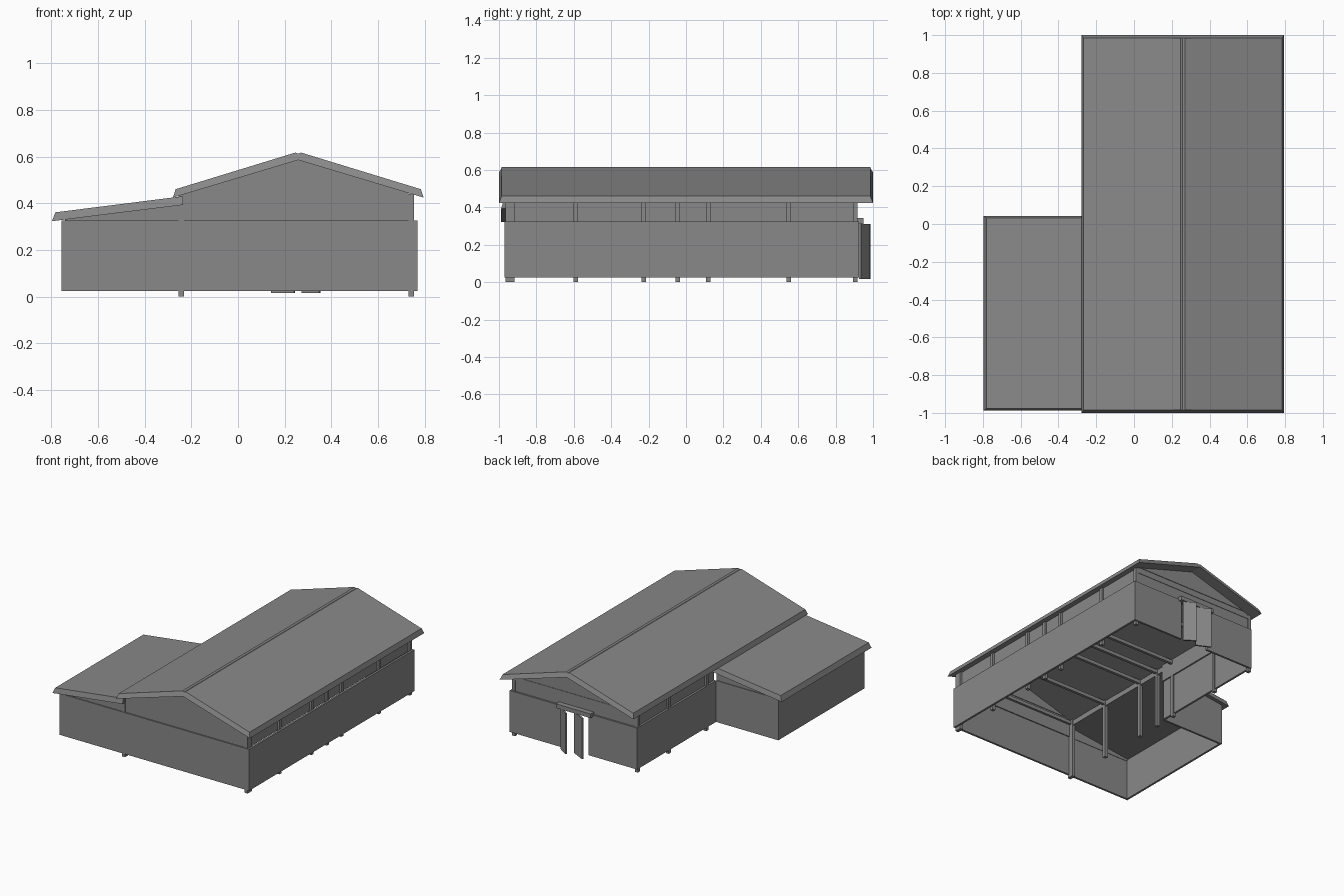
import bpy
import bmesh
from mathutils import Vector

cube = bpy.data.objects.get("Cube")
if cube:
    bpy.data.objects.remove(cube, do_unlink=True)

grey = bpy.data.materials.new("plain grey")
grey.use_nodes = True
colour = (0.25, 0.25, 0.25, 1)
grey.diffuse_color = colour
grey.node_tree.nodes["Principled BSDF"].inputs["Base Color"].default_value = colour


def finish(name, bm):
    bmesh.ops.recalc_face_normals(bm, faces=bm.faces)
    mesh = bpy.data.meshes.new(name)
    bm.to_mesh(mesh)
    bm.free()
    mesh.materials.append(grey)
    obj = bpy.data.objects.new(name, mesh)
    bpy.context.collection.objects.link(obj)
    return obj


def prism(name, profile, y0, y1, inset=None):
    """Extrude an x-z profile along y; inset pulls chosen points in from both ends."""
    bm = bmesh.new()
    inset = inset or [0] * len(profile)
    a = [bm.verts.new((x, y0 + i, z)) for (x, z), i in zip(profile, inset)]
    b = [bm.verts.new((x, y1 - i, z)) for (x, z), i in zip(profile, inset)]
    bm.faces.new(a)
    bm.faces.new(b)
    for k in range(len(a)):
        j = (k + 1) % len(a)
        bm.faces.new((a[k], a[j], b[j], b[k]))
    return finish(name, bm)


def box(name, x0, x1, y0, y1, z0, z1):
    return prism(name, [(x0, z0), (x1, z0), (x1, z1), (x0, z1)], y0, y1)


def leaf(name, start, end, z0, z1, thick):
    """Upright panel between two ground points."""
    s, e = Vector(start), Vector(end)
    n = (e - s).orthogonal().normalized() * thick / 2
    bm = bmesh.new()
    rings = [[bm.verts.new((*p, z)) for p in (s + n, e + n, e - n, s - n)] for z in (z0, z1)]
    bm.faces.new(rings[0])
    bm.faces.new(rings[1])
    for k in range(4):
        j = (k + 1) % 4
        bm.faces.new((rings[0][k], rings[0][j], rings[1][j], rings[1][k]))
    return finish(name, bm)


# Main dimensions
LEFT, RIGHT, LEAN = -0.255, 0.768, -0.755
FRONT, BACK, STEP = -0.97, 0.925, 0.02
BASE, TOP, T = 0.025, 0.325, 0.015
RIDGE = 0.258

# Lower walls
box("front_wall", LEAN, RIGHT, FRONT, FRONT + T, BASE, TOP)
box("long_wall", RIGHT - T, RIGHT, FRONT + T, BACK, BASE, TOP)
box("short_side_wall", LEFT, LEFT + T, STEP, BACK, BASE, TOP)
box("lean_to_side_wall", LEAN, LEAN + T, FRONT + T, STEP, BASE, TOP)
box("lean_to_back_wall", LEAN + T, LEFT, STEP - T, STEP, BASE, TOP)

# Back wall on both sides of the doorway
box("back_wall_a", LEFT + T, 0.135, BACK - T, BACK, BASE, TOP)
box("back_wall_b", 0.36, RIGHT - T, BACK - T, BACK, BASE, TOP)

# Door track and leaves standing ajar
box("door_track", 0.1, 0.38, BACK - T, BACK + 0.025, 0.312, 0.342)
leaf("door_leaf_a", (0.242, 0.93), (0.143, 0.98), 0.016, 0.312, 0.012)
leaf("door_leaf_b", (0.35, 0.93), (0.275, 0.98), 0.016, 0.312, 0.012)

# Posts, feet included, with tie beams between them
for k, y in enumerate((-0.942, -0.59, -0.225, -0.045, 0.12, 0.55, 0.905)):
    d = 0.024 if k == 0 else 0.012
    for side, x in (("left", -0.243), ("right", 0.742)):
        box(f"post_{side}_{k}", x - 0.012, x + 0.012, y - d, y + d, 0, 0.44)
    box(f"tie_beam_{k}", -0.24, 0.74, y - 0.01, y + 0.01, 0.405, 0.43)

# Recessed upper walls and gables
box("upper_wall_right", 0.728, 0.738, -0.95, 0.91, TOP - 0.01, 0.44)
box("upper_wall_left", -0.24, -0.23, STEP, 0.91, TOP - 0.01, 0.44)
gable = [(-0.235, 0.45), (0.75, 0.45), (RIDGE, 0.6)]
for end, y in (("front", -0.96), ("back", 0.9)):
    box(f"upper_wall_{end}", -0.232, 0.73, y, y + 0.012, TOP - 0.01, 0.45)
    prism(f"gable_{end}", gable, y - 0.004, y + 0.016)

# Lean-to gable infill
infill = [(-0.74, TOP - 0.01), (LEFT, TOP - 0.01), (LEFT, 0.4), (-0.74, 0.335)]
prism("lean_to_gable_front", infill, -0.962, -0.952)
prism("lean_to_gable_back", infill, STEP - T, STEP - 0.005)

# Main roof with sloping rims and a shallow ridge groove
half = [(0.537, 0.424), (0.525, 0.46), (0.012, 0.617)]
right = [(RIDGE + x, z) for x, z in half]
left = [(RIDGE - x, z) for x, z in reversed(half)]
roof = right + [(RIDGE, 0.612)] + left + [(RIDGE, 0.585)]
prism("main_roof", roof, -1, 1, [0, 0.014, 0.014, 0.014, 0.014, 0.014, 0, 0])

# Lean-to roof
lean_roof = [(-0.797, 0.323), (-0.782, 0.361), (-0.235, 0.43), (-0.235, 0.393)]
prism("lean_to_roof", lean_roof, -0.988, 0.042, [0, 0.01, 0.01, 0])
